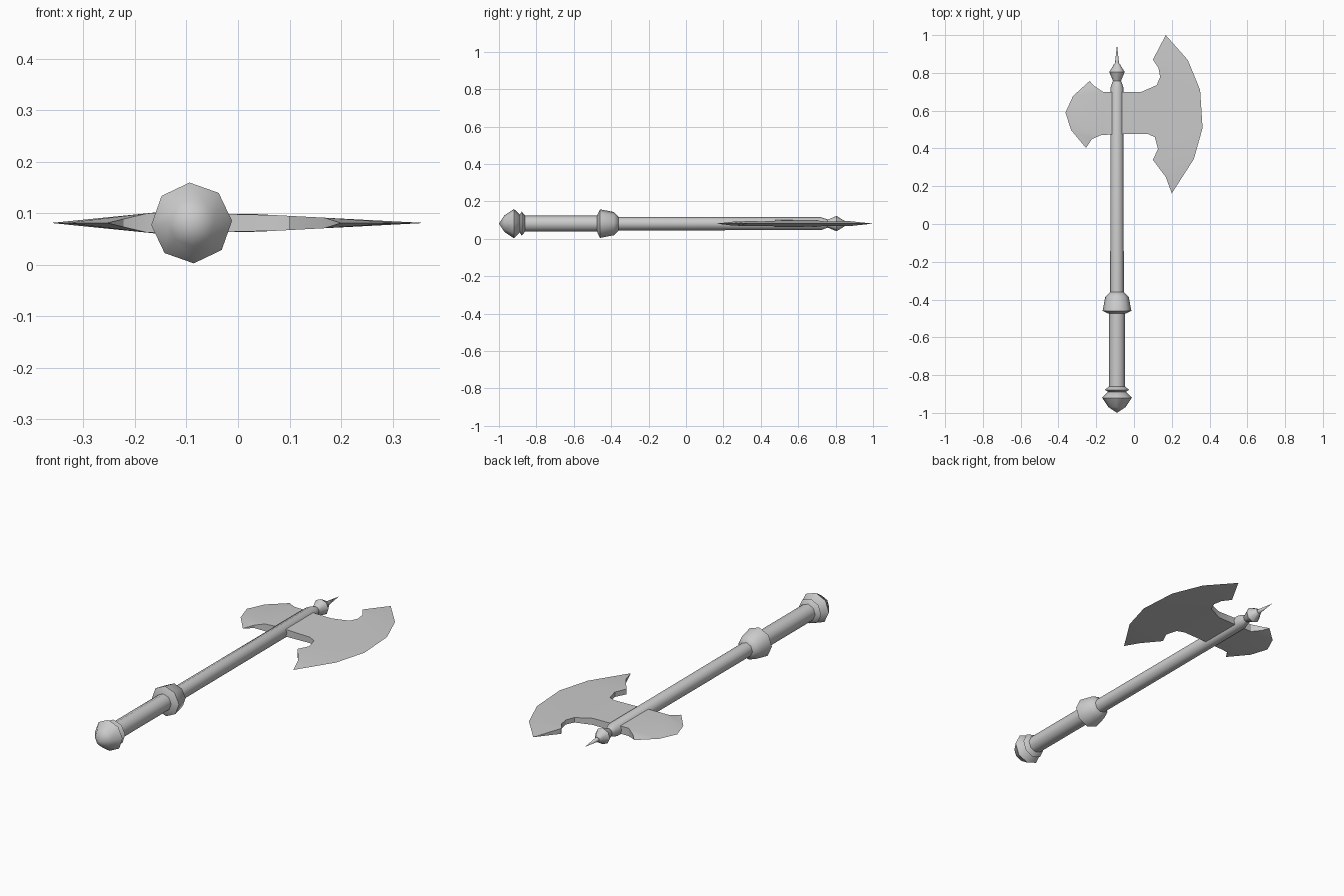
import bpy, bmesh, math

if "Cube" in bpy.data.objects:
    bpy.data.objects.remove(bpy.data.objects["Cube"])

CX, CZ = -0.09, 0.081   # shaft axis, running along y
SIDES, TURN = 8, math.radians(3)


def finish(bm, name, angle):
    bmesh.ops.recalc_face_normals(bm, faces=bm.faces)
    mesh = bpy.data.meshes.new(name)
    bm.to_mesh(mesh)
    bm.free()
    ob = bpy.data.objects.new(name, mesh)
    bpy.context.collection.objects.link(ob)
    bpy.ops.object.select_all(action='DESELECT')
    ob.select_set(True)
    bpy.context.view_layer.objects.active = ob
    bpy.ops.object.shade_smooth_by_angle(angle=math.radians(angle))
    return ob


def lathe(name, profile):
    """Turn (y, radius) pairs around the shaft axis, capping open ends."""
    bm = bmesh.new()
    rings = []
    for y, r in profile:
        if r == 0:
            rings.append([bm.verts.new((CX, y, CZ))] * SIDES)
        else:
            rings.append([bm.verts.new((CX + r * math.cos(TURN + math.tau * i / SIDES), y,
                                        CZ + r * math.sin(TURN + math.tau * i / SIDES)))
                          for i in range(SIDES)])
    for a, b in zip(rings, rings[1:]):
        for i in range(SIDES):
            j = (i + 1) % SIDES
            bm.faces.new(list(dict.fromkeys((a[i], a[j], b[j], b[i]))))
    for ring in (rings[0], rings[-1]):
        if ring[0] is not ring[1]:
            bm.faces.new(ring)
    return finish(bm, name, 50)


def blade(name, inner, edge, thickness):
    """Two mirrored faces, thick along the inner outline, meeting at the sharp edge."""
    bm = bmesh.new()
    rims = []
    edge_verts = [bm.verts.new((x, y, CZ)) for x, y in edge]
    for side in (1, -1):
        rim = [bm.verts.new((x, y, CZ)) for x, y in inner]
        face = bm.faces.new(rim + edge_verts)
        bmesh.ops.triangulate(bm, faces=[face])
        rims.append(rim)
    for side, rim in zip((1, -1), rims):
        for v in rim:
            v.co.z += side * thickness(v.co.x)
    # walls around the notches, closing to a point at each blade tip
    top, bottom = rims
    for i in range(len(inner) - 1):
        bm.faces.new((top[i], top[i + 1], bottom[i + 1], bottom[i]))
    bm.faces.new((top[-1], edge_verts[0], bottom[-1]))
    bm.faces.new((top[0], bottom[0], edge_verts[-1]))
    return finish(bm, name, 25)


# Handle parts
lathe("pommel", [(-1.0, 0), (-0.97, 0.045), (-0.92, 0.0785), (-0.885, 0.045)])
lathe("pommel_ring", [(-0.892, 0.043), (-0.878, 0.064), (-0.86, 0.043)])
lathe("grip", [(-0.89, 0.043), (-0.46, 0.043)])
lathe("collar", [(-0.475, 0.045), (-0.46, 0.0765), (-0.385, 0.062), (-0.36, 0.036)])
lathe("shaft", [(-0.38, 0.036), (0.72, 0.035), (0.757, 0.022)])
lathe("finial", [(0.75, 0.018), (0.805, 0.041), (0.85, 0.013)])
lathe("spike", [(0.84, 0.012), (0.95, 0)])

# Large cutting blade on the right: inner outline runs from top notch to bottom notch
blade("large_blade",
      [(0.10, 0.87), (0.13, 0.825), (0.138, 0.778), (0.12, 0.735), (0.04, 0.70),
       (-0.09, 0.70), (-0.09, 0.476), (0.074, 0.476), (0.11, 0.46), (0.127, 0.397),
       (0.10, 0.34), (0.168, 0.249)],
      [(0.20, 0.162), (0.317, 0.344), (0.363, 0.508), (0.35, 0.71), (0.285, 0.868),
       (0.168, 1.0)],
      lambda x: 0.019 * min(1, 1 - x / 0.363))

# Small rear blade on the left
blade("small_blade",
      [(-0.21, 0.73), (-0.165, 0.70), (-0.09, 0.70), (-0.09, 0.476), (-0.175, 0.47),
       (-0.222, 0.45)],
      [(-0.254, 0.402), (-0.333, 0.497), (-0.363, 0.59), (-0.323, 0.677), (-0.235, 0.757)],
      lambda x: 0.02 if x > -0.17 else 0.02 * (x + 0.255) / 0.085)
